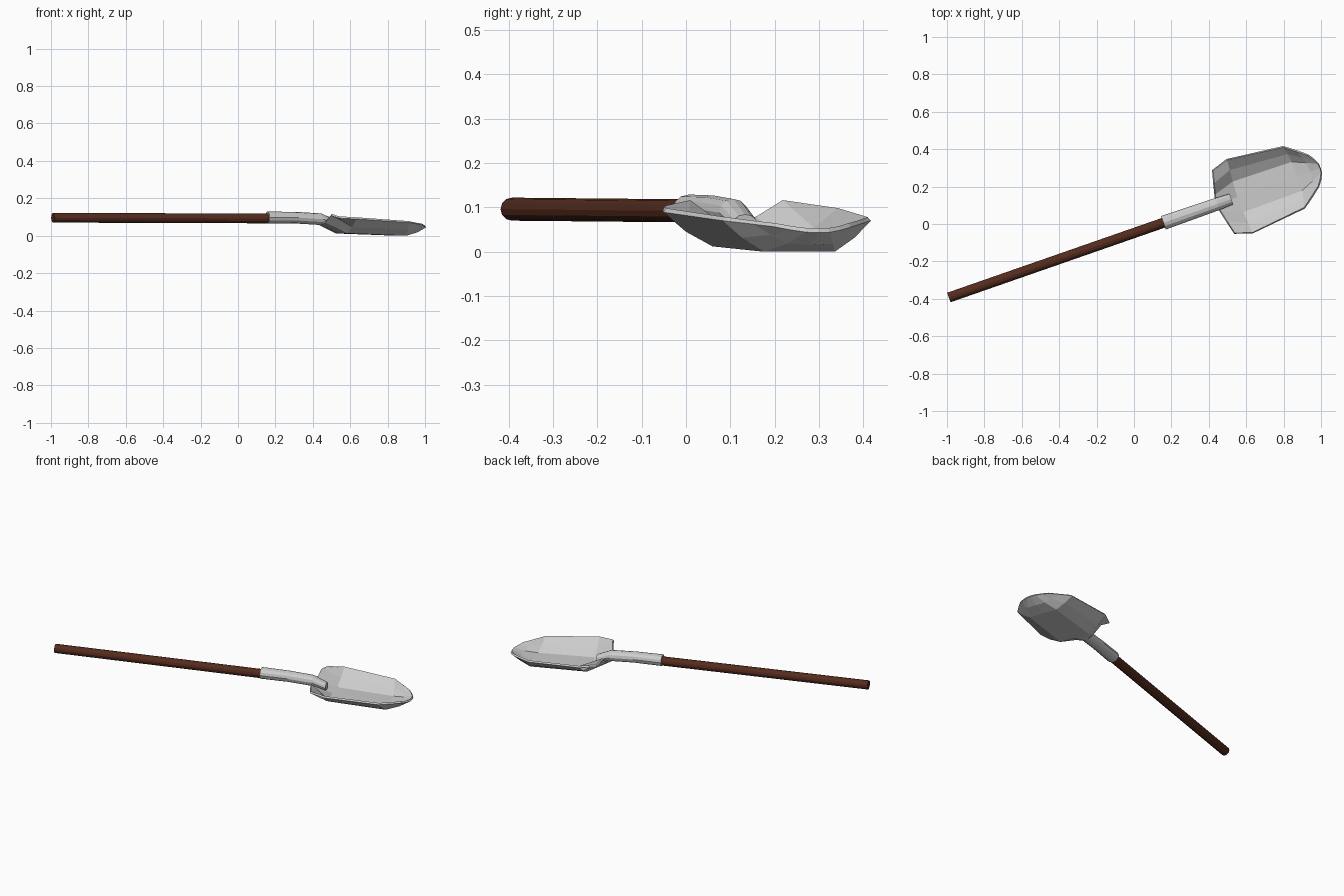
import bpy, bmesh, math
from mathutils import Matrix

if "Cube" in bpy.data.objects:
    bpy.data.objects.remove(bpy.data.objects["Cube"])

# Local frame: u runs along the shaft, v across it, z up
FRAME = Matrix.Translation((-0.99, -0.393, 0)) @ Matrix.Rotation(math.radians(19.2), 4, 'Z')


def make_object(name, bm):
    bmesh.ops.transform(bm, matrix=FRAME, verts=bm.verts)
    me = bpy.data.meshes.new(name)
    bm.to_mesh(me)
    bm.free()
    ob = bpy.data.objects.new(name, me)
    bpy.context.collection.objects.link(ob)
    return ob


def tube(name, stations, sides=12):
    """Loft rings (u, z, half width, half height) along the shaft."""
    bm = bmesh.new()
    rings = []
    for u, z, w, h in stations:
        angles = [2 * math.pi * i / sides for i in range(sides)]
        rings.append([bm.verts.new((u, w * math.cos(a), z + h * math.sin(a))) for a in angles])
    for a, b in zip(rings, rings[1:]):
        for i in range(sides):
            j = (i + 1) % sides
            bm.faces.new((a[i], a[j], b[j], b[i]))
    bm.faces.new(rings[0])
    bm.faces.new(rings[-1])
    bmesh.ops.recalc_face_normals(bm, faces=bm.faces)
    return make_object(name, bm)


# Wooden handle
handle = tube("handle", [(0, 0.096, 0.027, 0.026), (1.26, 0.092, 0.027, 0.026)])
wood = bpy.data.materials.new("wood")
wood.diffuse_color = (0.09, 0.025, 0.013, 1)
wood.use_nodes = True
wood.node_tree.nodes["Principled BSDF"].inputs["Base Color"].default_value = wood.diffuse_color
handle.data.materials.append(wood)

# Metal socket, flattening as it runs into the blade
tube("socket", [(1.215, 0.097, 0.038, 0.032), (1.38, 0.096, 0.036, 0.031),
                (1.52, 0.088, 0.034, 0.031), (1.60, 0.062, 0.030, 0.022)])

# Blade: half cross-sections from centre to rim as (u, v, z), mirrored in v
sections = [
    [(1.51, 0, 0.055), (1.522, 0.055, 0.07), (1.536, 0.115, 0.108), (1.553, 0.18, 0.094)],
    [(1.63, 0, 0.012), (1.635, 0.09, 0.012), (1.64, 0.155, 0.045), (1.645, 0.211, 0.089)],
    [(1.975, 0, 0.0), (1.972, 0.085, 0.0), (1.965, 0.135, 0.032), (1.955, 0.177, 0.070)],
    [(2.05, 0, 0.015), (2.045, 0.055, 0.018), (2.035, 0.09, 0.038), (2.022, 0.127, 0.062)],
    [(2.106, 0, 0.043), (2.103, 0.028, 0.044), (2.088, 0.06, 0.049), (2.065, 0.092, 0.056)],
]
bm = bmesh.new()
rows = []
for half in sections:
    full = [(u, -v, z) for u, v, z in reversed(half[1:])] + half
    rows.append([bm.verts.new(p) for p in full])
for a, b in zip(rows, rows[1:]):
    for i in range(len(a) - 1):
        bm.faces.new((a[i], b[i], b[i + 1], a[i + 1]))
blade = make_object("blade", bm)
shell = blade.modifiers.new("thickness", 'SOLIDIFY')
shell.thickness = 0.011
shell.offset = 1
